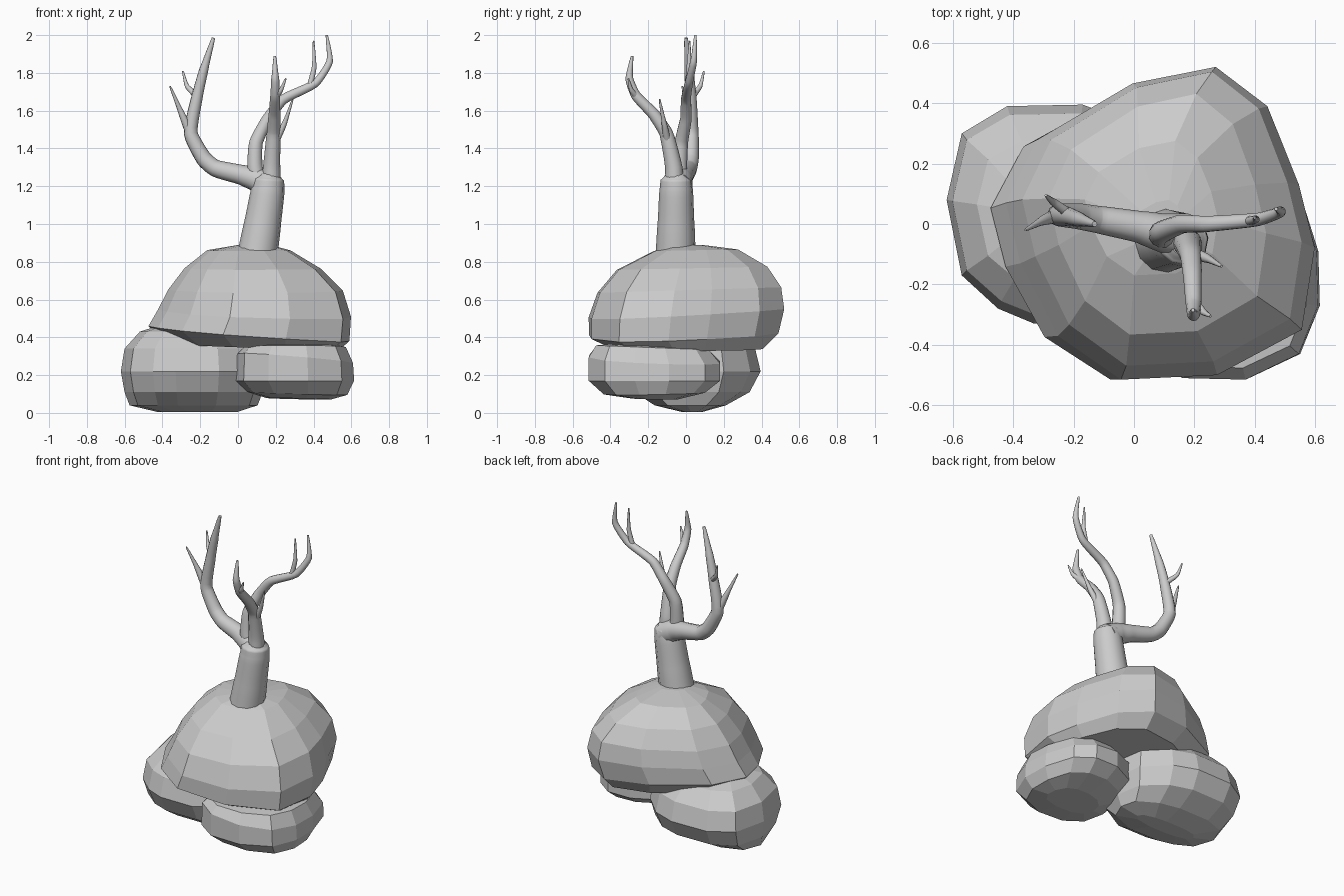
import bpy, bmesh
from mathutils import Vector


def rock(name, outline, levels):
    """Flat-faced boulder: plan outline lofted through scaled levels.
    level = (z, scale_x, scale_y, shift_x, shift_y, tilt_x, tilt_y)"""
    bm = bmesh.new()
    mx = (min(p[0] for p in outline) + max(p[0] for p in outline)) / 2
    my = (min(p[1] for p in outline) + max(p[1] for p in outline)) / 2
    rings = []
    for z, sx, sy, dx, dy, tx, ty in levels:
        ring = []
        for x, y in outline:
            px, py = mx + (x - mx) * sx + dx, my + (y - my) * sy + dy
            ring.append(bm.verts.new((px, py, z + (px - mx) * tx + (py - my) * ty)))
        rings.append(ring)
    n = len(outline)
    for a, b in zip(rings, rings[1:]):
        for i in range(n):
            j = (i + 1) % n
            bm.faces.new((a[i], a[j], b[j], b[i]))
    bm.faces.new(rings[0])
    bm.faces.new(rings[-1])
    bmesh.ops.recalc_face_normals(bm, faces=bm.faces)
    me = bpy.data.meshes.new(name)
    bm.to_mesh(me)
    bm.free()
    bpy.context.collection.objects.link(bpy.data.objects.new(name, me))


def limb(name, pts):
    """Smooth tapered tube through (x, y, z, radius) points."""
    cu = bpy.data.curves.new(name, 'CURVE')
    cu.dimensions = '3D'
    cu.bevel_depth = 1.0
    cu.bevel_resolution = 4
    cu.resolution_u = 5
    cu.use_fill_caps = True
    sp = cu.splines.new('BEZIER')
    sp.bezier_points.add(len(pts) - 1)
    P = [Vector(p[:3]) for p in pts]
    for i, bp in enumerate(sp.bezier_points):
        a, b = P[max(i - 1, 0)], P[min(i + 1, len(P) - 1)]
        t = (b - a).normalized()
        bp.handle_left_type = bp.handle_right_type = 'FREE'
        bp.co = P[i]
        bp.handle_left = P[i] - t * (P[i] - a).length * 0.18
        bp.handle_right = P[i] + t * (b - P[i]).length * 0.18
        bp.radius = pts[i][3]
    ob = bpy.data.objects.new(name, cu)
    bpy.context.collection.objects.link(ob)
    bpy.ops.object.select_all(action='DESELECT')
    ob.select_set(True)
    bpy.context.view_layer.objects.active = ob
    bpy.ops.object.convert(target='MESH')
    bpy.ops.object.shade_smooth_by_angle(angle=0.9)


# Boulders
rock("top_boulder",
     [(.25, .52), (-.04, .465), (-.37, .28), (-.48, .07), (-.43, -.13), (-.30, -.37),
      (-.08, -.515), (.255, -.50), (.55, -.35), (.595, -.08), (.54, .13), (.43, .39)],
     [(.345, .82, .78, .03, 0, -.04, 0),
      (.42, .99, .97, 0, -.015, -.07, .03),
      (.53, .95, 1, .03, 0, -.03, .05),
      (.65, .86, .94, .035, .015, 0, .03),
      (.765, .67, .77, .02, .03, 0, .02),
      (.86, .41, .43, 0, .05, 0, .02),
      (.89, .15, .15, .03, 0, 0, 0)])
rock("left_boulder",
     [(-.62, .08), (-.57, .30), (-.42, .39), (-.17, .395), (-.02, .34), (.12, .20),
      (.15, 0), (.10, -.20), (-.10, -.33), (-.33, -.33), (-.45, -.28), (-.57, -.17)],
     [(0.005, .55, .15, .02, 0, 0, 0),
      (.04, .88, .52, 0, -.01, 0, 0),
      (.11, .95, .84, 0, 0, 0, 0),
      (.22, 1, 1, 0, 0, 0, 0),
      (.34, .95, .92, 0, 0, 0, 0),
      (.43, .74, .68, 0, 0, 0, 0),
      (.46, .5, .35, 0, 0, 0, 0)])
rock("right_boulder",
     [(.55, .10), (.61, -.09), (.615, -.27), (.55, -.43), (.37, -.515), (.16, -.51),
      (.03, -.42), (-.01, -.25), (.02, -.05), (.12, .10), (.28, .18), (.44, .18)],
     [(.075, .55, .35, .02, 0, -.02, -.02),
      (.105, .85, .77, .01, 0, -.03, .02),
      (.17, 1, 1, 0, 0, 0, 0),
      (.285, .98, 1, 0, 0, -.08, -.04),
      (.345, .86, .86, 0, -.01, 0, -.04),
      (.37, .5, .45, 0, 0, 0, 0)])

# Trunk
limb("trunk", [(.10, -.055, .82, .108), (.13, -.053, 1.0, .098), (.158, -.052, 1.18, .089),
               (.162, -.052, 1.235, .082), (.164, -.052, 1.265, .05)])

# Main branches
limb("left_branch", [(.17, -.04, 1.20, .075), (.10, -.03, 1.235, .066), (.02, -.01, 1.26, .053),
                     (-.12, .015, 1.295, .045), (-.18, .025, 1.345, .043), (-.25, .03, 1.48, .037),
                     (-.215, .025, 1.68, .03), (-.18, .015, 1.82, .024), (-.13, 0, 1.985, .009)])
limb("right_branch", [(.11, -.04, 1.20, .045), (.09, -.035, 1.30, .042), (.095, -.025, 1.43, .037),
                      (.16, 0, 1.56, .031), (.24, 0, 1.66, .027), (.41, .015, 1.745, .022),
                      (.485, .04, 1.86, .018), (.47, .05, 2.0, .006)])
limb("front_branch", [(.175, -.06, 1.20, .05), (.178, -.065, 1.30, .046), (.188, -.105, 1.48, .036),
                      (.193, -.17, 1.58, .031), (.197, -.265, 1.68, .026), (.197, -.30, 1.77, .021),
                      (.195, -.285, 1.89, .006)])

# Twigs
limb("left_outer_twig", [(-.25, .03, 1.47, .026), (-.305, .01, 1.60, .015), (-.36, -.02, 1.73, .004)])
limb("left_back_twig", [(-.21, .03, 1.67, .018), (-.27, .075, 1.73, .012), (-.292, .095, 1.81, .004)])
limb("right_twig", [(.38, .01, 1.73, .016), (.403, .015, 1.83, .013), (.40, .02, 1.97, .004)])
limb("front_upper_twig", [(.198, -.26, 1.67, .018), (.228, -.29, 1.71, .012), (.253, -.305, 1.77, .004)])
limb("front_lower_twig", [(.19, -.095, 1.42, .022), (.245, -.115, 1.53, .014), (.29, -.14, 1.66, .004)])
